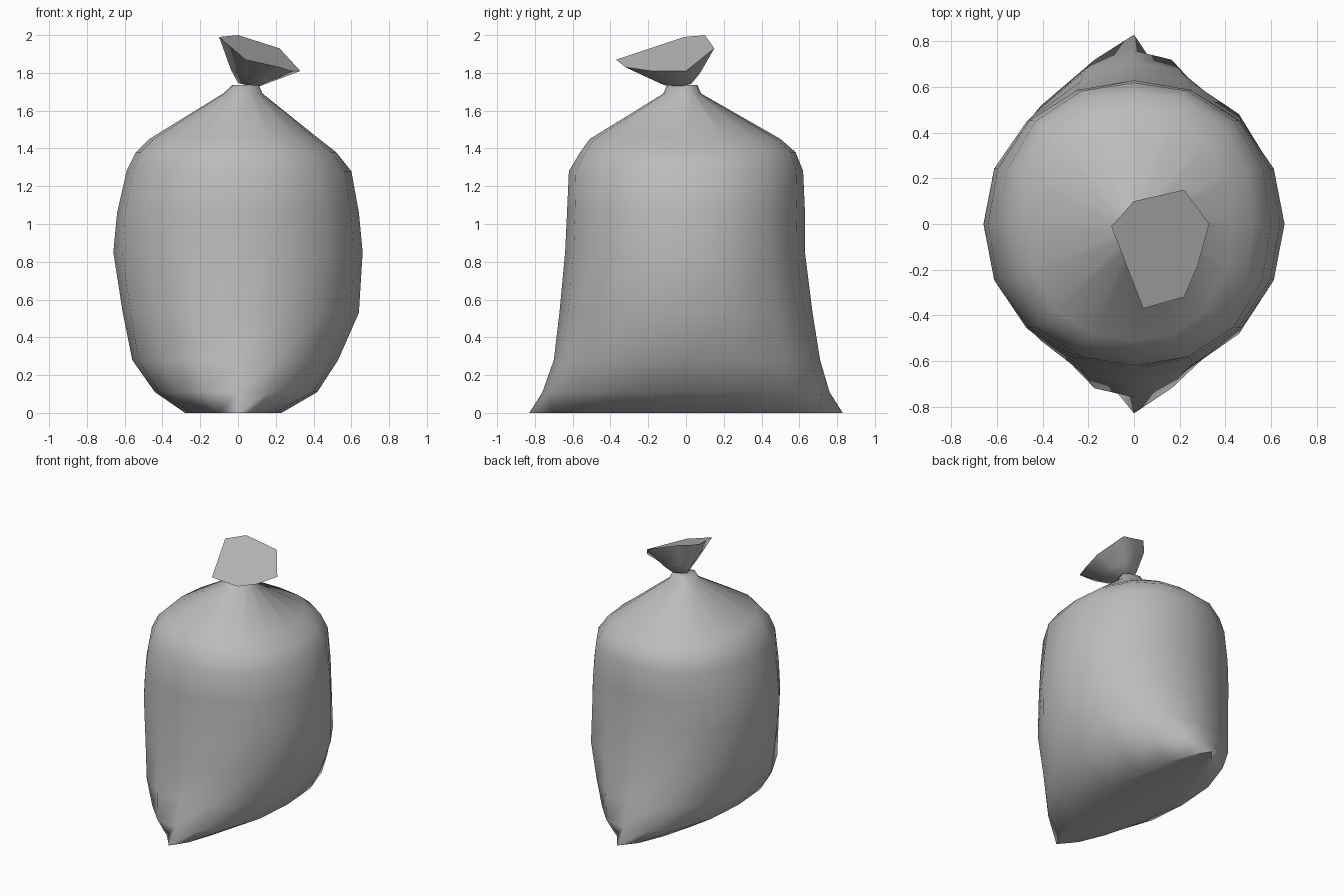
import bpy
import bmesh
from math import cos, sin, pi, radians

cube = bpy.data.objects.get("Cube")
if cube:
    bpy.data.objects.remove(cube, do_unlink=True)

plastic = bpy.data.materials.new("grey_plastic")
plastic.use_nodes = True
GREY = (0.5, 0.5, 0.5, 1)
plastic.diffuse_color = GREY
plastic.node_tree.nodes["Principled BSDF"].inputs["Base Color"].default_value = GREY


def ring(z, left, right, front, back, power, sides=16):
    """Rounded outline reaching the given distance on each of its four sides."""
    points = []
    for i in range(sides):
        c, s = cos(2 * pi * i / sides), sin(2 * pi * i / sides)
        k = (abs(c) ** power + abs(s) ** power) ** (-1 / power)
        points.append((k * c * (right if c > 0 else left),
                       k * s * (back if s > 0 else front), z))
    return points


def loft(name, rings, angle):
    """Skin a stack of rings, closed at both ends."""
    bm = bmesh.new()
    loops = [[bm.verts.new(p) for p in r] for r in rings]
    for low, high in zip(loops, loops[1:]):
        n = len(low)
        for i in range(n):
            j = (i + 1) % n
            bm.faces.new((low[i], low[j], high[j], high[i]))
    bm.faces.new(loops[0][::-1])
    bm.faces.new(loops[-1])
    bmesh.ops.recalc_face_normals(bm, faces=bm.faces)
    mesh = bpy.data.meshes.new(name)
    bm.to_mesh(mesh)
    bm.free()
    mesh.materials.append(plastic)
    obj = bpy.data.objects.new(name, mesh)
    bpy.context.collection.objects.link(obj)
    bpy.ops.object.select_all(action="DESELECT")
    obj.select_set(True)
    bpy.context.view_layer.objects.active = obj
    bpy.ops.object.shade_smooth_by_angle(angle=radians(angle))


# Bag body: pointed flat base, bulging sides, gathered neck
profile = [
    # z, -x, +x, -y, +y, roundness
    (0.00, 0.28, 0.23, 0.83, 0.83, 1.5),
    (0.11, 0.44, 0.42, 0.76, 0.76, 2.3),
    (0.28, 0.56, 0.53, 0.70, 0.71, 2.2),
    (0.53, 0.61, 0.64, 0.67, 0.67, 2.1),
    (0.85, 0.66, 0.66, 0.64, 0.63, 2.05),
    (1.06, 0.64, 0.64, 0.63, 0.63, 2.1),
    (1.28, 0.59, 0.60, 0.62, 0.62, 2.2),
    (1.38, 0.54, 0.52, 0.56, 0.58, 2.4),
    (1.45, 0.47, 0.43, 0.51, 0.50, 2.3),
    (1.69, 0.08, 0.13, 0.12, 0.08, 2.0),
    (1.735, 0.03, 0.11, 0.10, 0.06, 2.0),
]
loft("bag_body", [ring(*row) for row in profile], 80)

# Gathered tail: seven-sided funnel flaring to a slanted rim
rim = [(0.33, 0.0, 1.81), (0.22, 0.15, 1.93), (0.0, 0.1, 2.0), (-0.1, -0.01, 1.99),
       (0.04, -0.37, 1.87), (0.22, -0.32, 1.83), (0.28, -0.18, 1.81)]


def toward_rim(t, z):
    """Ring part of the way from the tie point out to the rim."""
    cx, cy = 0.04, -0.02
    return [(cx + (x - cx) * t, cy + (y - cy) * t, z + (rz - z) * t * t)
            for x, y, rz in rim]


loft("bag_tail", [toward_rim(0.28, 1.725), toward_rim(0.55, 1.74), rim], 75)
